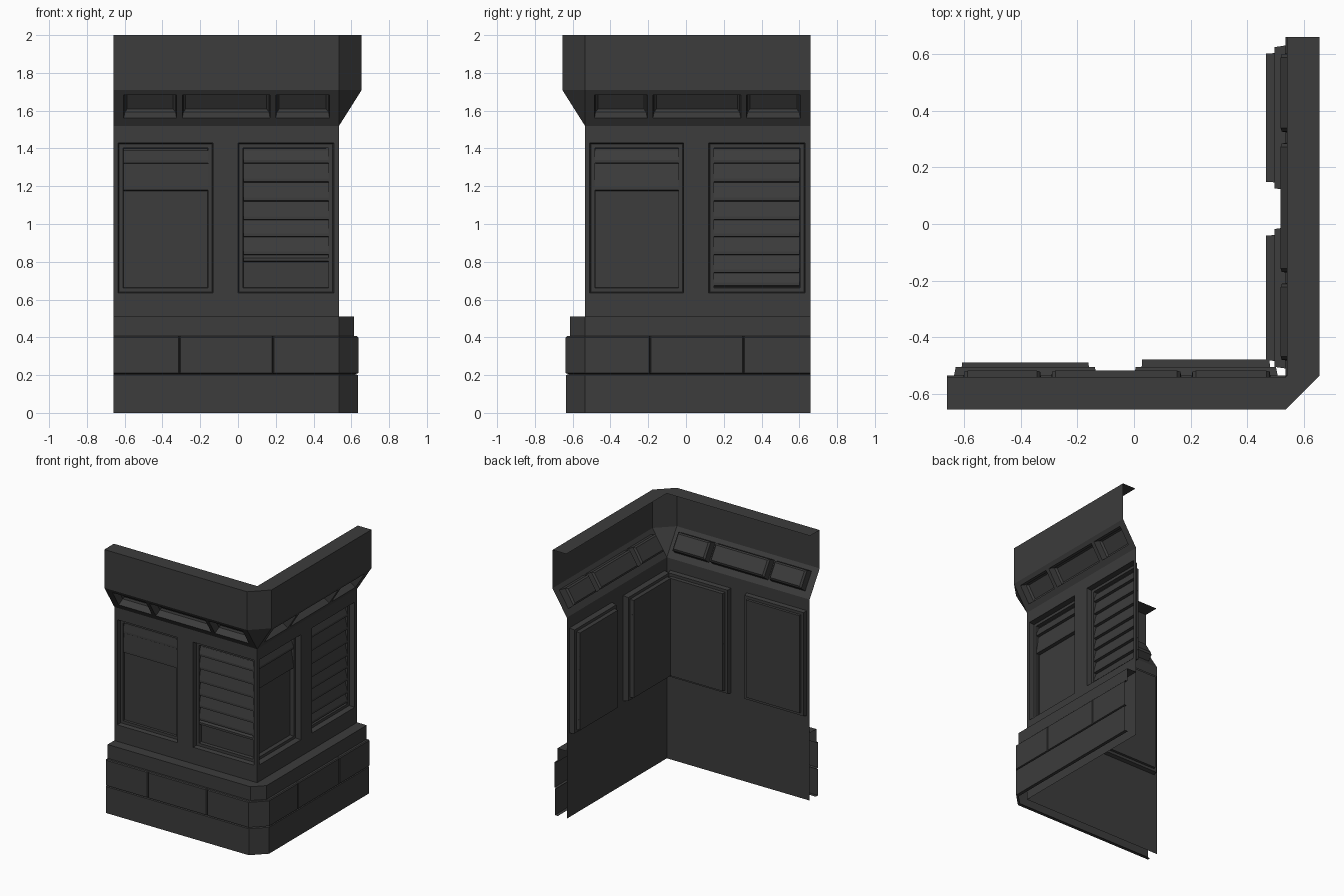
import bpy, bmesh

if "Cube" in bpy.data.objects:
    bpy.data.objects.remove(bpy.data.objects["Cube"])

END, CORNER = 0.66, 0.535          # free wall end, corner chamfer start / wall plane
mat = bpy.data.materials.new("charcoal")
mat.diffuse_color = (0.045, 0.045, 0.045, 1)
mat.use_nodes = True
mat.node_tree.nodes["Principled BSDF"].inputs["Base Color"].default_value = mat.diffuse_color


def pt(side, u, d, z):
    """u runs left to right along a wall, d is its distance from the centre."""
    return (u, -d, z) if side == "front" else (d, u, z)


def add_face(bm, pts):
    bm.faces.new([bm.verts.new(p) for p in pts])


def finish(bm, name):
    bmesh.ops.remove_doubles(bm, verts=bm.verts, dist=0.0005)
    me = bpy.data.meshes.new(name)
    bm.to_mesh(me)
    bm.free()
    ob = bpy.data.objects.new(name, me)
    me.materials.append(mat)
    bpy.context.collection.objects.link(ob)


PATH = [("front", -END, 0), ("front", CORNER, 0), ("right", -CORNER, 0), ("right", END, 0)]


def sweep(name, profile, path=PATH):
    """Sweep a (distance, height) profile round the chamfered corner."""
    bm = bmesh.new()
    rows = [[bm.verts.new(pt(s, u, d - off, z)) for s, u, off in path] for d, z in profile]
    for a, b in zip(rows, rows[1:]):
        for i in range(len(path) - 1):
            bm.faces.new((a[i], a[i + 1], b[i + 1], b[i]))
    finish(bm, name)


def recessed_sheet(name, side, lo, hi, low, high, holes, v0, v1):
    """Sheet between profile points low and high, with stepped recesses.
    holes: (u0, u1, [(inset, depth), ...]); v0, v1: heights of the openings."""
    (d0, z0), (d1, z1) = low, high
    ln = ((d1 - d0) ** 2 + (z1 - z0) ** 2) ** 0.5
    td, tz = (d1 - d0) / ln, (z1 - z0) / ln

    def P(u, v, dep=0):
        return pt(side, u, d0 + td * v - tz * dep, z0 + tz * v + td * dep)

    a, b = (v0 - z0) / tz, (v1 - z0) / tz
    bm = bmesh.new()
    us = sorted([lo, hi] + [u for h in holes for u in h[:2]])
    for i, (ua, ub) in enumerate(zip(us, us[1:])):
        for j, (va, vb) in enumerate(((0, a), (a, b), (b, ln))):
            if not (j == 1 and i % 2 == 1):
                add_face(bm, [P(ua, va), P(ub, va), P(ub, vb), P(ua, vb)])
    for u0, u1, steps in holes:
        def loop(n, dep):
            return [P(u0 + n, a + n, dep), P(u1 - n, a + n, dep),
                    P(u1 - n, b - n, dep), P(u0 + n, b - n, dep)]
        prev = loop(0, 0)
        for n, dep in steps:
            cur = loop(n, dep)
            for k in range(4):
                m = (k + 1) % 4
                add_face(bm, [prev[k], prev[m], cur[m], cur[k]])
            prev = cur
        add_face(bm, prev)
    finish(bm, name)


def shutter(name, side, u0, u1, edges, front, back):
    """Overlapping slats, each leaning out toward its lower edge."""
    bm = bmesh.new()
    for zt, zb in zip(edges, edges[1:]):
        prof = [(back, zb), (front, zb + 0.004), (front, zb + 0.02), (back - 0.006, zt)]
        for (da, za), (db, zz) in zip(prof, prof[1:]):
            add_face(bm, [pt(side, u0, CORNER - da, za), pt(side, u1, CORNER - da, za),
                          pt(side, u1, CORNER - db, zz), pt(side, u0, CORNER - db, zz)])
    finish(bm, name)


# plinth: bottom course, block course with joints, capping course and inner skin
sweep("plinth_course", [(0.61, 0), (0.635, 0), (0.635, 0.2), (0.622, 0.205)])
joints = [("front", -0.31), ("front", 0.185), ("right", -0.19), ("right", 0.305)]
block_path = list(PATH)
for s, u in joints:
    block_path += [(s, u - 0.006, 0), (s, u, 0.013), (s, u + 0.006, 0)]
block_path.sort(key=lambda p: (p[0], p[1]))
sweep("plinth_blocks", [(0.622, 0.205), (0.637, 0.21), (0.637, 0.4), (0.631, 0.406), (0.615, 0.406)],
      block_path)
sweep("plinth_cap", [(0.615, 0.406), (0.615, 0.51), (CORNER, 0.51)])
sweep("plinth_inner_skin", [(CORNER, 0.51), (CORNER, 0)])

# parapet band with its top, and the corner of the sloped cornice
sweep("parapet", [(0.655, 1.71), (0.655, 2.0), (0.54, 2.0)])
bm = bmesh.new()
add_face(bm, [(CORNER, -CORNER, 1.52), (0.655, -CORNER, 1.71), (CORNER, -0.655, 1.71)])
finish(bm, "cornice_corner")

# walls: (side, ends, outer recess depth, bays (u0, u1, inner depth, slat edges), coffers)
SLATS = [1.39, 1.32, 1.22, 1.12, 1.02, 0.93, 0.835, 0.74, 0.67]
PART = [1.39, 1.32, 1.175]
walls = [
    ("front", -END, CORNER, 0.03,
     [(-0.635, -0.132, 0.046, PART), (0.0, 0.507, 0.056, SLATS[:7] + [0.80])],
     [(-0.605, -0.325), (-0.295, 0.17), (0.2, 0.485)]),
    ("right", -CORNER, END, 0.04,
     [(-0.51, -0.012, 0.07, PART), (0.12, 0.63, 0.07, SLATS)],
     [(-0.485, -0.205), (-0.175, 0.29), (0.32, 0.605)]),
]
for side, lo, hi, rim, bays, coffers in walls:
    holes = [(u0, u1, [(0.006, rim), (0.027, rim), (0.029, deep)]) for u0, u1, deep, _ in bays]
    recessed_sheet(side + "_wall", side, lo, hi, (CORNER, 0.51), (CORNER, 1.52),
                   holes, 0.635, 1.43)
    for i, (u0, u1, deep, edges) in enumerate(bays):
        shutter(f"{side}_shutter_{i + 1}", side, u0 + 0.028, u1 - 0.028, edges,
                rim + 0.002, deep - 0.002)
    recessed_sheet(side + "_cornice", side, lo, hi, (CORNER, 1.52), (0.655, 1.71),
                   [(u0, u1, [(0.006, 0.05), (0.018, 0.062)]) for u0, u1 in coffers],
                   1.56, 1.682)
